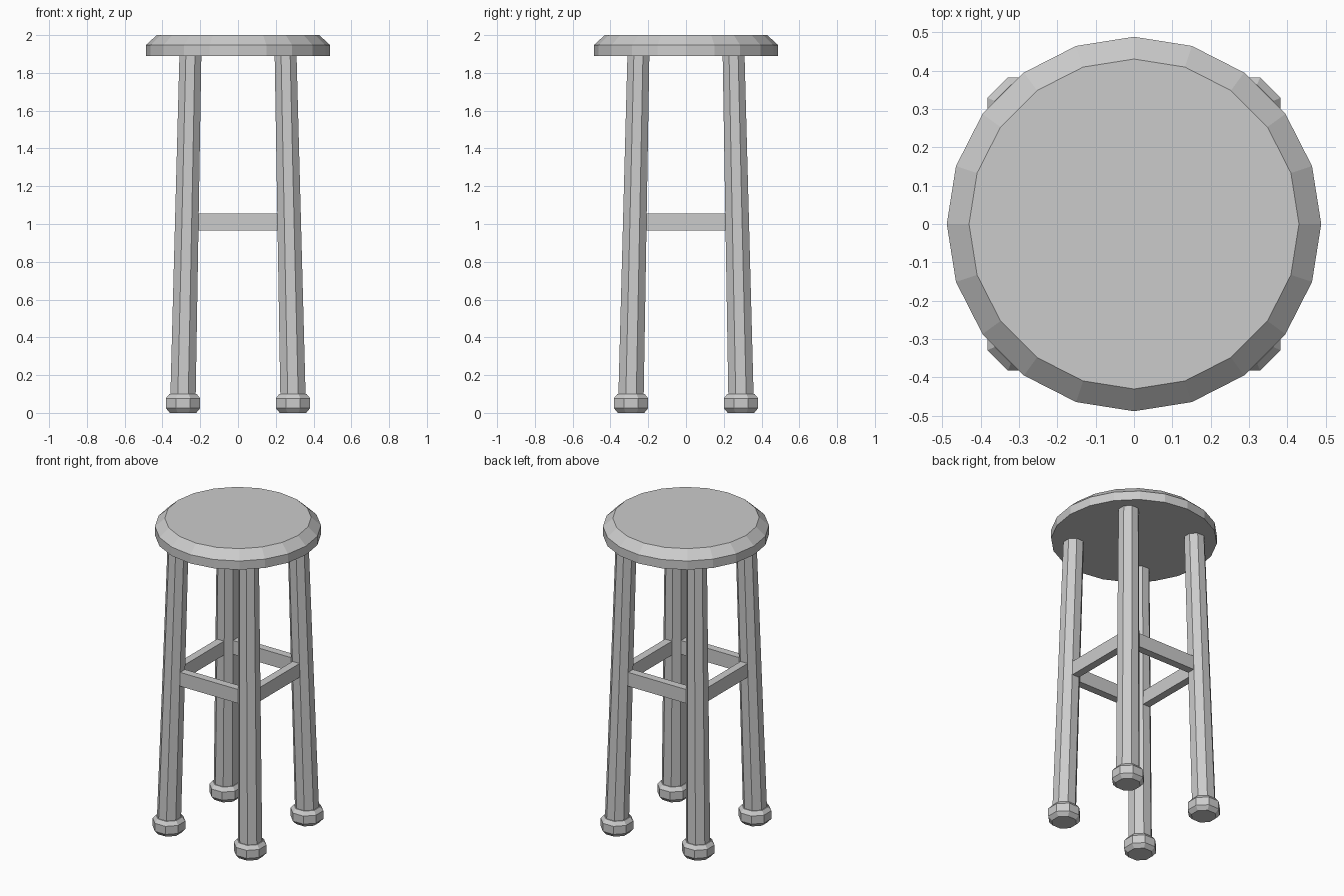
import bpy, bmesh
from math import cos, sin, pi

if "Cube" in bpy.data.objects:
    bpy.data.objects.remove(bpy.data.objects["Cube"])


def loft(name, sides, rings, turn=0.0):
    """Stack of polygon rings (x, y, z, radius), capped at both ends."""
    bm = bmesh.new()
    loops = []
    for x, y, z, r in rings:
        loops.append([bm.verts.new((x + r * cos(turn + 2 * pi * i / sides),
                                    y + r * sin(turn + 2 * pi * i / sides), z))
                      for i in range(sides)])
    for a, b in zip(loops, loops[1:]):
        for i in range(sides):
            j = (i + 1) % sides
            bm.faces.new((a[i], a[j], b[j], b[i]))
    bm.faces.new(loops[0][::-1])
    bm.faces.new(loops[-1])
    bmesh.ops.recalc_face_normals(bm, faces=bm.faces)
    mesh = bpy.data.meshes.new(name)
    bm.to_mesh(mesh)
    bm.free()
    obj = bpy.data.objects.new(name, mesh)
    bpy.context.collection.objects.link(obj)
    return obj


def box(name, center, size):
    bpy.ops.mesh.primitive_cube_add(size=1, location=center)
    obj = bpy.context.object
    obj.name = name
    obj.scale = size
    return obj


# Seat with bevelled upper edge
loft("seat", 20, [(0, 0, 1.89, 0.488), (0, 0, 1.947, 0.488), (0, 0, 2.0, 0.43)])

# Splayed octagonal legs with chamfered feet
FLAT = 1 / cos(pi / 8)   # flat-to-centre distance -> corner radius
TOP, BOTTOM = 0.252, 0.291
for sx, side in ((-1, "left"), (1, "right")):
    for sy, end in ((-1, "front"), (1, "back")):
        loft(f"{end}_{side}_leg", 8,
             [(sx * BOTTOM, sy * BOTTOM, 0.09, 0.067 * FLAT),
              (sx * TOP, sy * TOP, 1.895, 0.058 * FLAT)], pi / 8)
        loft(f"{end}_{side}_foot", 8,
             [(sx * BOTTOM, sy * BOTTOM, z, r * FLAT)
              for z, r in ((0, 0.07), (0.025, 0.091), (0.077, 0.091), (0.1, 0.072))],
             pi / 8)

# Square ring of stretcher rails between the legs
RAIL, LENGTH, THICK, HEIGHT, Z = 0.271, 0.44, 0.05, 0.09, 1.01
for s, end, side in ((-1, "front", "left"), (1, "back", "right")):
    box(f"{end}_rail", (0, s * RAIL, Z), (LENGTH, THICK, HEIGHT))
    box(f"{side}_rail", (s * RAIL, 0, Z), (THICK, LENGTH, HEIGHT))
